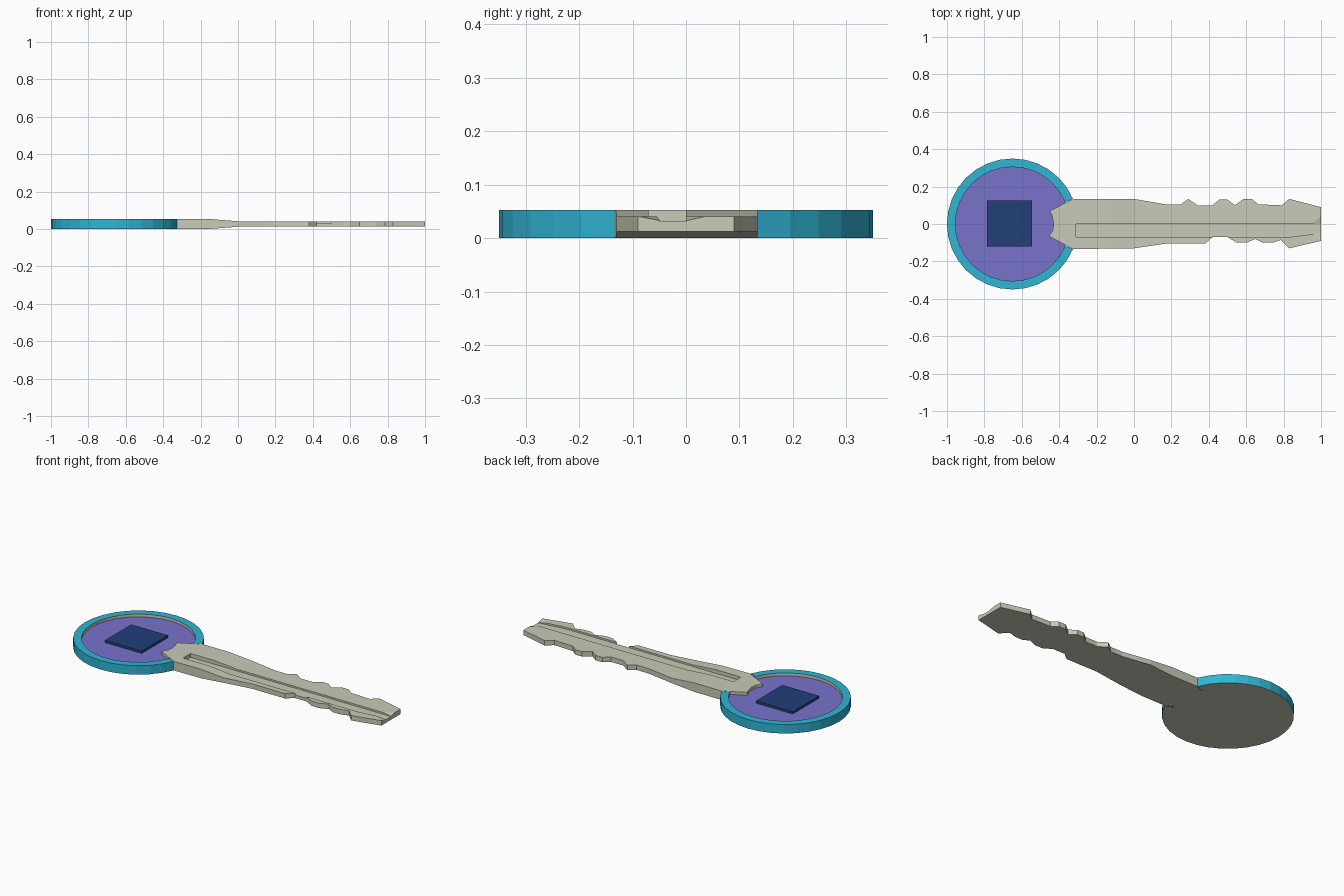
import bpy, bmesh, math

if "Cube" in bpy.data.objects:
    bpy.data.objects.remove(bpy.data.objects["Cube"])


def material(name, rgb):
    m = bpy.data.materials.new(name)
    m.diffuse_color = (*rgb, 1)
    m.use_nodes = True
    m.node_tree.nodes["Principled BSDF"].inputs["Base Color"].default_value = m.diffuse_color
    return m


METAL = material("metal", (0.58, 0.60, 0.48))
CYAN = material("rim_cyan", (0.03, 0.46, 0.66))
PURPLE = material("inlay_purple", (0.19, 0.17, 0.60))
NAVY = material("chip_navy", (0.015, 0.05, 0.19))


def make_object(name, bm, mats=()):
    bmesh.ops.recalc_face_normals(bm, faces=bm.faces)
    me = bpy.data.meshes.new(name)
    bm.to_mesh(me)
    bm.free()
    for m in mats:
        me.materials.append(m)
    ob = bpy.data.objects.new(name, me)
    bpy.context.collection.objects.link(ob)
    return ob


def prism(low, high, z0, z1):
    """Solid between two matching outlines."""
    bm = bmesh.new()
    a = [bm.verts.new((x, y, z0)) for x, y in low]
    b = [bm.verts.new((x, y, z1)) for x, y in high]
    bm.faces.new(a)
    bm.faces.new(b)
    for i in range(len(a)):
        j = (i + 1) % len(a)
        bm.faces.new((a[i], a[j], b[j], b[i]))
    bmesh.ops.recalc_face_normals(bm, faces=bm.faces)
    return bm


# Round head: lathed tray whose rim is left open where the blade enters
CX, R, RI, H, FLOOR, N = -0.65, 0.35, 0.305, 0.053, 0.036, 32
profile = [(0, 0), (RI, 0), (R, 0), (R, H), (RI, H), (RI, FLOOR), (0, FLOOR)]
mat_index = [0, 0, 1, 1, 0, 2]
bm = bmesh.new()
for i in range(N):
    in_gap = i < 2 or i >= N - 2
    for k, ((r0, z0), (r1, z1)) in enumerate(zip(profile, profile[1:])):
        if in_gap and 0 < k < 5:
            continue
        pts = []
        for r, z, s in ((r0, z0, i), (r1, z1, i), (r1, z1, i + 1), (r0, z0, i + 1)):
            t = 2 * math.pi * (s % N) / N
            p = (CX + r * math.cos(t), r * math.sin(t), z)
            if p not in pts:
                pts.append(p)
        bm.faces.new([bm.verts.new(p) for p in pts]).material_index = mat_index[k]
bmesh.ops.remove_doubles(bm, verts=bm.verts, dist=1e-5)
make_object("head", bm, (METAL, CYAN, PURPLE))

# Square chip on the inlay
chip = [(-0.785, -0.12), (-0.545, -0.12), (-0.545, 0.125), (-0.785, 0.125)]
make_object("chip", prism(chip, chip, FLOOR - 0.005, 0.05), (NAVY,))

# Blade outline: upper teeth, tip, lower teeth, notched root
upper = [(-0.45, 0.07), (-0.327, 0.134), (0, 0.134), (0.17, 0.105), (0.25, 0.105),
         (0.29, 0.134), (0.34, 0.10), (0.42, 0.10), (0.455, 0.13), (0.50, 0.13),
         (0.54, 0.10), (0.585, 0.134), (0.63, 0.134), (0.665, 0.105),
         (0.79, 0.10), (0.83, 0.134), (1.0, 0.09)]
lower = [(1.0, -0.09), (0.83, -0.13), (0.785, -0.085), (0.74, -0.10), (0.69, -0.10),
         (0.65, -0.08), (0.60, -0.10), (0.55, -0.10), (0.50, -0.07), (0.42, -0.07),
         (0.38, -0.105), (0.25, -0.105), (0.17, -0.105), (0, -0.13),
         (-0.327, -0.134), (-0.455, -0.065), (-0.435, -0.035), (-0.43, 0), (-0.437, 0.04)]
bm = prism(upper + lower, upper + lower, 0, H)
for x in (-0.15, -0.08, 0.0):
    bmesh.ops.bisect_plane(bm, geom=bm.verts[:] + bm.edges[:] + bm.faces[:],
                           plane_co=(x, 0, 0), plane_no=(1, 0, 0))
# Thin the blade beyond the shoulder
for v in bm.verts:
    t = min(max((v.co.x + 0.15) / 0.15, 0), 1)
    v.co.z += 0.012 * t * (1 if v.co.z < 0.02 else -1)
blade = make_object("blade", bm, (METAL,))

# Long groove, flaring open at the tip
low = [(-0.31, -0.07), (0.83, -0.07), (1.01, -0.047), (1.01, 0), (0.83, 0), (-0.31, 0)]
high = [(-0.31, -0.07), (0.83, -0.07), (1.01, -0.19), (1.01, 0.13), (0.83, 0), (-0.31, 0)]
bm = prism(low, high, 0.031, 0.06)
bmesh.ops.triangulate(bm, faces=bm.faces)
cutter = make_object("groove_cutter", bm, (METAL,))
cutter.hide_render = True
mod = blade.modifiers.new("groove", 'BOOLEAN')
mod.operation = 'DIFFERENCE'
mod.solver = 'EXACT'
mod.object = cutter
bpy.context.view_layer.objects.active = blade
bpy.ops.object.modifier_apply(modifier="groove")
bpy.data.objects.remove(cutter)
